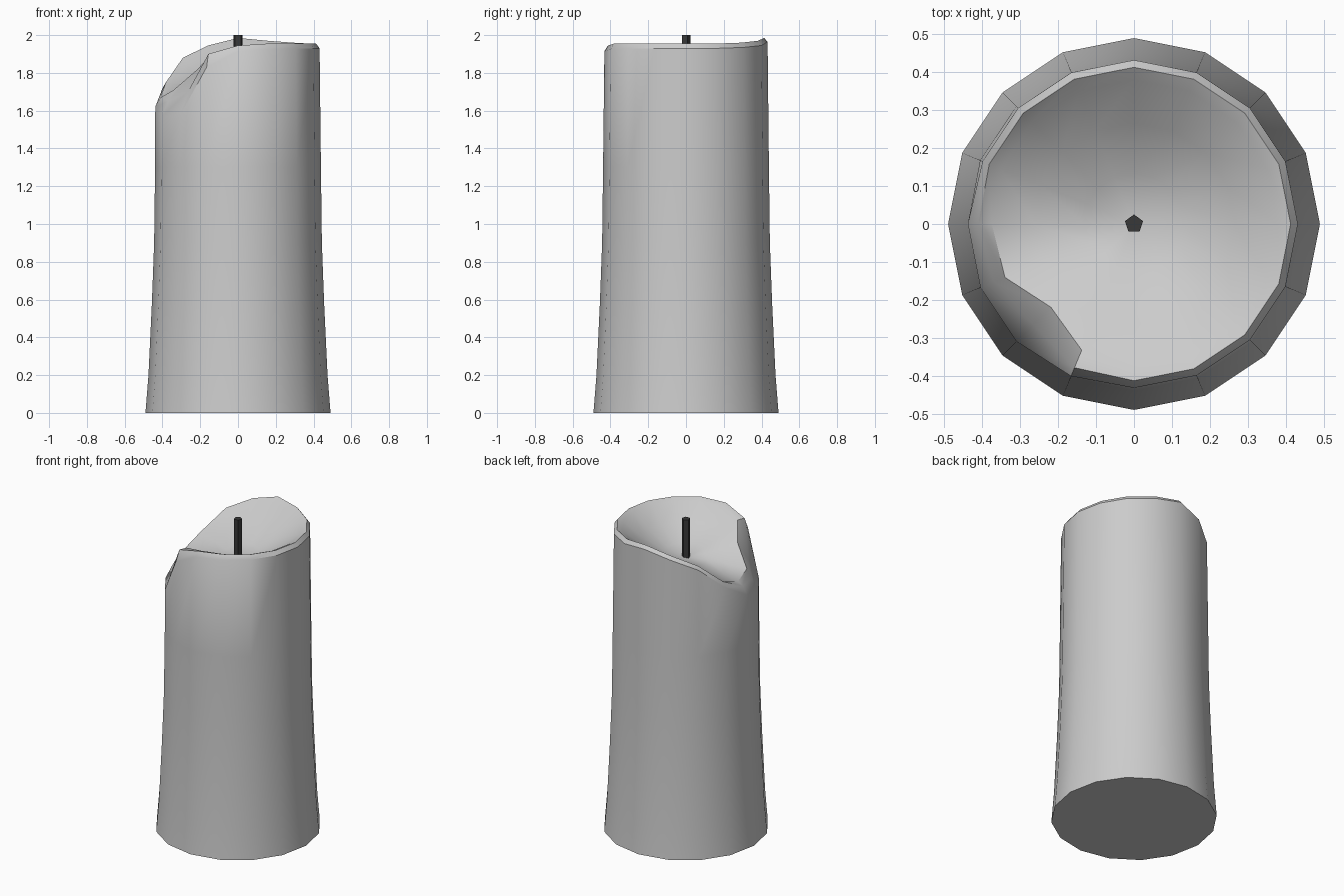
import bpy, bmesh, math

if "Cube" in bpy.data.objects:
    bpy.data.objects.remove(bpy.data.objects["Cube"])

N = 16
# plain body rings below the melted top: (radius, z)
BODY = [(0.49, 0), (0.474, 0.2), (0.456, 0.58), (0.444, 0.9), (0.439, 1.3)]
# height of shoulder, crest and inner lip for each of the 16 sides, from +x anticlockwise
TOP = [(1.93, 1.955, 1.94), (1.93, 1.955, 1.94), (1.935, 1.96, 1.945), (1.945, 1.97, 1.95),
       (1.965, 1.985, 1.96), (1.925, 1.945, 1.92), (1.86, 1.88, 1.85), (1.72, 1.75, 1.745),
       (1.62, 1.67, 1.69), (1.57, 1.65, 1.71), (1.57, 1.70, 1.815), (1.83, 1.90, 1.90),
       (1.915, 1.945, 1.935), (1.925, 1.955, 1.94), (1.93, 1.955, 1.94), (1.93, 1.955, 1.94)]
# radii of shoulder, crest and inner lip; the spill on the front left is pulled inwards
RADII = {8: (0.438, 0.41, 0.375), 9: (0.438, 0.40, 0.368),
         10: (0.438, 0.375, 0.31), 11: (0.434, 0.41, 0.36)}
CENTRE_Z = 1.75


def finish(name, bm):
    bmesh.ops.recalc_face_normals(bm, faces=bm.faces)
    mesh = bpy.data.meshes.new(name)
    bm.to_mesh(mesh)
    bm.free()
    obj = bpy.data.objects.new(name, mesh)
    bpy.context.collection.objects.link(obj)
    bpy.ops.object.select_all(action='DESELECT')
    obj.select_set(True)
    bpy.context.view_layer.objects.active = obj
    bpy.ops.object.shade_smooth_by_angle(angle=math.radians(35))
    return obj


def side_profile(i):
    """Radius and height pairs up one side and down into the wax pool."""
    radii = RADII.get(i, (0.432, 0.413, 0.38))
    pts = BODY + list(zip(radii, TOP[i]))
    r, z = pts[-1]
    for t in (0.7, 0.35):
        pts.append((r * t, CENTRE_Z + (z - CENTRE_Z) * t ** 1.7))
    return pts


# wax body with melted top
bm = bmesh.new()
cols = []
for i in range(N):
    a = 2 * math.pi * i / N
    cols.append([bm.verts.new((r * math.cos(a), r * math.sin(a), z)) for r, z in side_profile(i)])
centre = bm.verts.new((0, 0, CENTRE_Z))
for i in range(N):
    c, d = cols[i], cols[(i + 1) % N]
    for k in range(len(c) - 1):
        bm.faces.new((c[k], d[k], d[k + 1], c[k + 1]))
    bm.faces.new((c[-1], d[-1], centre))
bm.faces.new([c[0] for c in reversed(cols)])
finish("candle_wax", bm)

# five-sided wick
bm = bmesh.new()
rings = [[bm.verts.new((0.025 * math.cos(math.pi / 2 + 2 * math.pi * i / 5),
                        0.025 * math.sin(math.pi / 2 + 2 * math.pi * i / 5), z)) for i in range(5)]
         for z in (1.73, 2.0)]
for i in range(5):
    j = (i + 1) % 5
    bm.faces.new((rings[0][i], rings[0][j], rings[1][j], rings[1][i]))
bm.faces.new(rings[1])
bm.faces.new(rings[0][::-1])
wick = finish("wick", bm)
mat = bpy.data.materials.new("dark_wick")
mat.diffuse_color = (0.04, 0.04, 0.04, 1)
mat.use_nodes = True
mat.node_tree.nodes["Principled BSDF"].inputs["Base Color"].default_value = mat.diffuse_color
wick.data.materials.append(mat)
